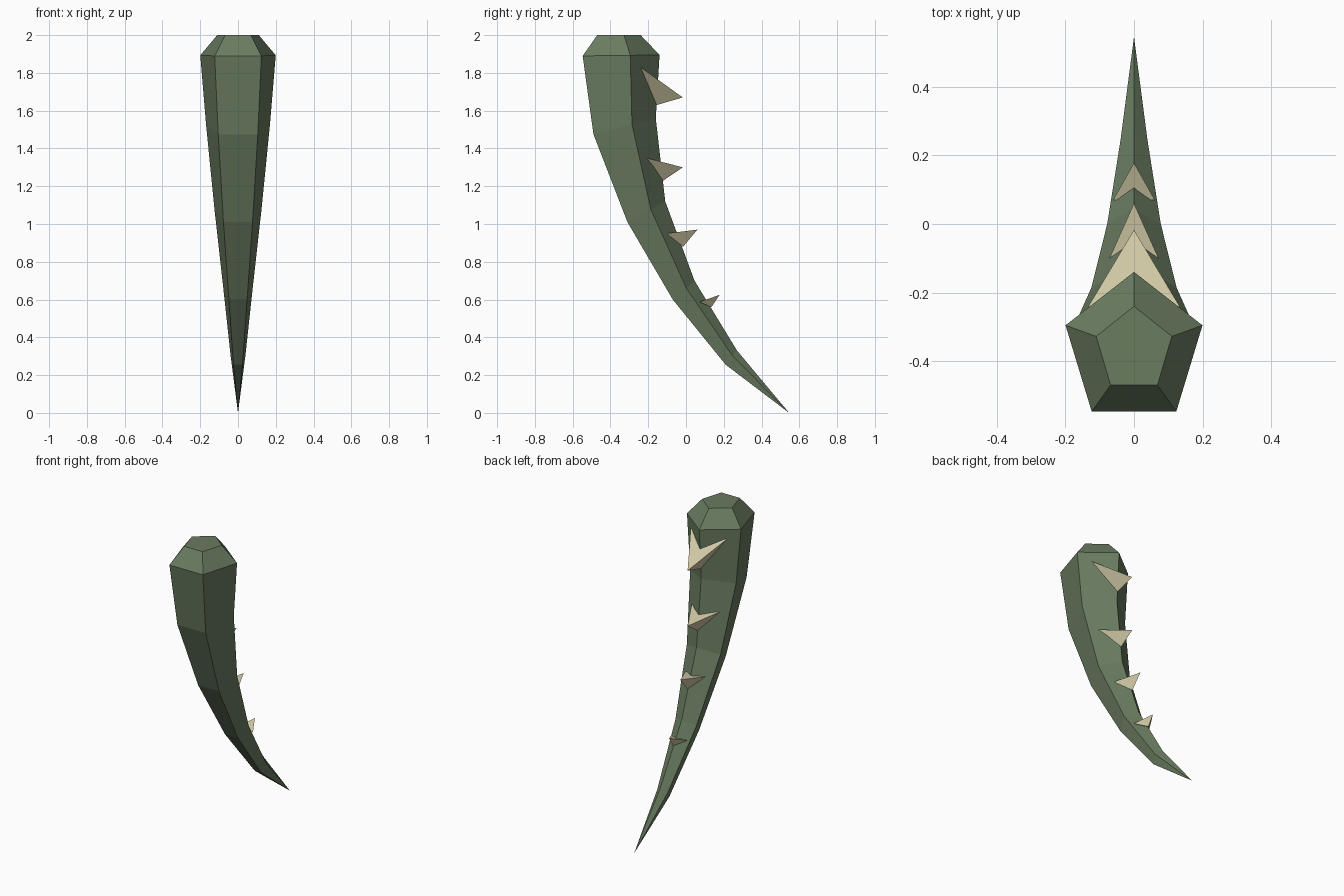
import bpy, bmesh, math

cube = bpy.data.objects.get("Cube")
if cube:
    bpy.data.objects.remove(cube, do_unlink=True)


def make_material(name, color):
    mat = bpy.data.materials.new(name)
    mat.use_nodes = True
    mat.diffuse_color = color
    mat.node_tree.nodes["Principled BSDF"].inputs["Base Color"].default_value = color
    return mat


def finish(name, bm, mat):
    bmesh.ops.recalc_face_normals(bm, faces=bm.faces)
    mesh = bpy.data.meshes.new(name)
    bm.to_mesh(mesh)
    bm.free()
    mesh.materials.append(mat)
    obj = bpy.data.objects.new(name, mesh)
    bpy.context.collection.objects.link(obj)
    return obj


green = make_material("thorn_green", (0.142, 0.200, 0.118, 1))
bone = make_material("spike_bone", (0.63, 0.575, 0.375, 1))

# Curved stalk: five-sided rings, each (front y, front z, back y, back z, radius)
SIDES = 5
rings = [
    (-0.47, 2.00, -0.24, 2.00, 0.116),
    (-0.547, 1.89, -0.14, 1.895, 0.21),
    (-0.49, 1.475, -0.16, 1.56, 0.178),
    (-0.31, 1.01, -0.11, 1.12, 0.131),
    (-0.07, 0.60, 0.045, 0.70, 0.082),
    (0.21, 0.255, 0.27, 0.33, 0.041),
]
bm = bmesh.new()
flat = math.cos(math.pi / SIDES)
loops = []
for fy, fz, by, bz, radius in rings:
    loop = []
    for i in range(SIDES):
        a = math.tau * i / SIDES
        t = (math.cos(a) + flat) / (1 + flat)
        loop.append(bm.verts.new((radius * math.sin(a), fy + (by - fy) * t, fz + (bz - fz) * t)))
    loops.append(loop)
tip = bm.verts.new((0, 0.546, 0))
bm.faces.new(loops[0])
for i in range(SIDES):
    j = (i + 1) % SIDES
    for a, b in zip(loops, loops[1:]):
        bm.faces.new((a[i], a[j], b[j], b[i]))
    bm.faces.new((loops[-1][i], loops[-1][j], tip))
finish("stalk", bm, green)

# Spikes on the back ridge: half width, then (y, z) of wings, point and lower root
spikes = [
    (0.133, (-0.24, 1.83), (-0.017, 1.67), (-0.155, 1.63)),
    (0.104, (-0.21, 1.35), (-0.017, 1.30), (-0.12, 1.23)),
    (0.073, (-0.103, 0.95), (0.06, 0.97), (-0.015, 0.88)),
    (0.061, (0.07, 0.587), (0.178, 0.625), (0.135, 0.56)),
]
for n, (w, wing, point, root) in enumerate(spikes, 1):
    bm = bmesh.new()
    left, right = (bm.verts.new((s * w, *wing)) for s in (1, -1))
    p, r = (bm.verts.new((0, *c)) for c in (point, root))
    for face in ((left, right, p), (left, p, r), (right, r, p), (left, r, right)):
        bm.faces.new(face)
    finish(f"spike_{n}", bm, bone)
